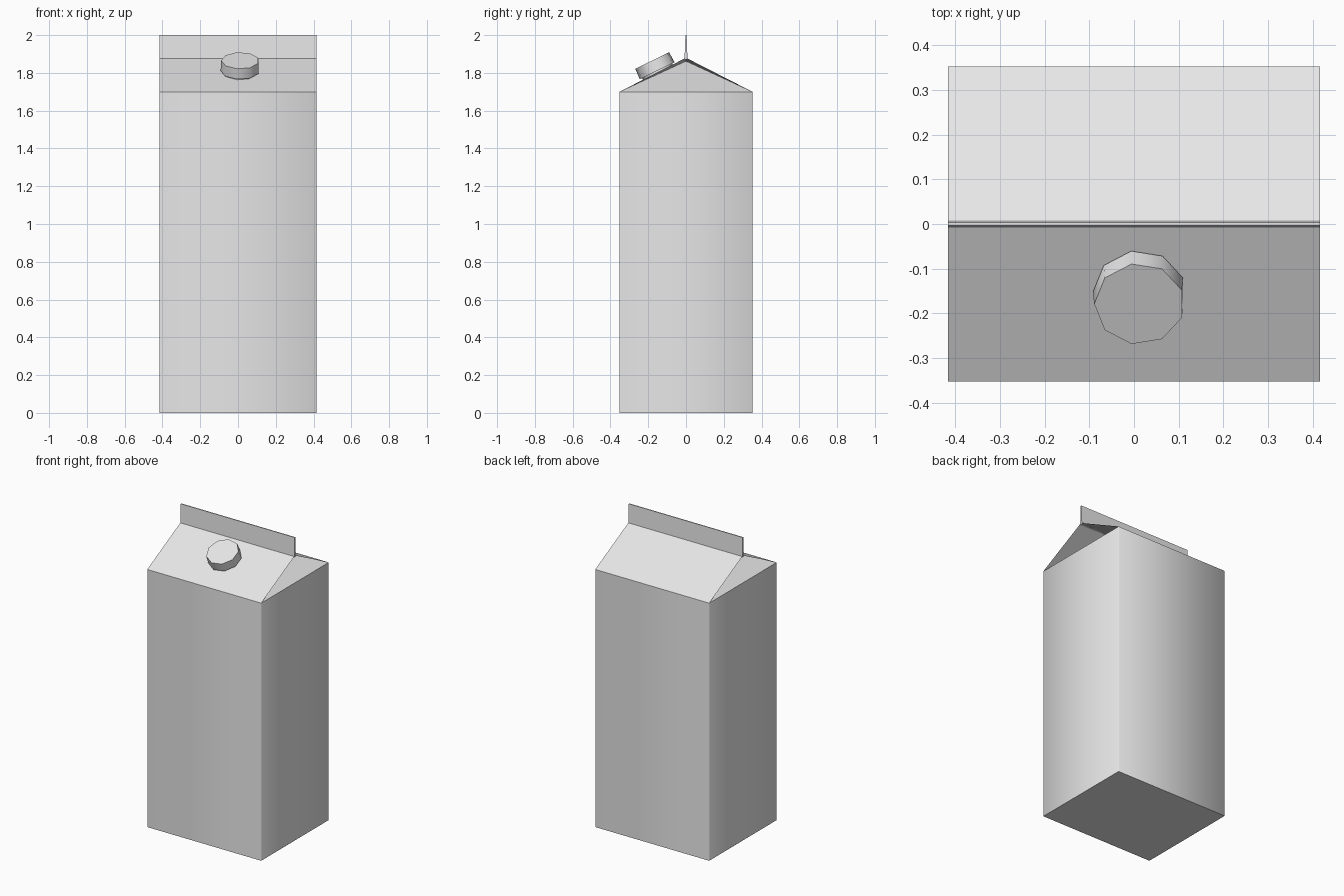
import bpy, bmesh, math
from mathutils import Vector

cube = bpy.data.objects.get("Cube")
if cube:
    bpy.data.objects.remove(cube, do_unlink=True)

HX, HY = 0.416, 0.352          # half width and half depth
EAVE, RIDGE, TOP = 1.70, 1.88, 2.0
FOLD_IN = 0.33                 # how far the gable tucks inwards

card = bpy.data.materials.new("light_grey_card")
card.use_nodes = True
card.diffuse_color = (0.8, 0.8, 0.8, 1)
card.node_tree.nodes["Principled BSDF"].inputs["Base Color"].default_value = (0.8, 0.8, 0.8, 1)


def finish(name, bm, smooth_angle=None):
    """Turn a bmesh into an object with the card material."""
    bmesh.ops.recalc_face_normals(bm, faces=bm.faces)
    mesh = bpy.data.meshes.new(name)
    bm.to_mesh(mesh)
    bm.free()
    mesh.materials.append(card)
    obj = bpy.data.objects.new(name, mesh)
    bpy.context.collection.objects.link(obj)
    if smooth_angle:
        bpy.ops.object.select_all(action='DESELECT')
        obj.select_set(True)
        bpy.context.view_layer.objects.active = obj
        bpy.ops.object.shade_smooth_by_angle(angle=math.radians(smooth_angle))
    return obj


def box(bm, hx, hy, z0, z1):
    bmesh.ops.create_cube(bm, size=1)
    for v in bm.verts:
        v.co = (v.co.x * 2 * hx, v.co.y * 2 * hy, z1 if v.co.z > 0 else z0)


# Carton body: open-topped box with finely softened upright edges
bm = bmesh.new()
box(bm, HX, HY, 0, EAVE)
upright = [e for e in bm.edges if abs(e.verts[0].co.z - e.verts[1].co.z) > 1]
bmesh.ops.bevel(bm, geom=upright, offset=0.003, segments=1, affect='EDGES')
lid = [f for f in bm.faces if f.calc_center_median().z > EAVE - 0.01]
bmesh.ops.delete(bm, geom=lid, context='FACES_ONLY')
finish("carton_body", bm, 50)

# Gable roof: two slopes, with the ends folded in underneath
bm = bmesh.new()
eave = {(sx, sy): bm.verts.new((sx * HX, sy * HY, EAVE)) for sx in (-1, 1) for sy in (-1, 1)}
ridge = {sx: bm.verts.new((sx * HX, 0, RIDGE)) for sx in (-1, 1)}
tuck = {sx: bm.verts.new((sx * (HX - FOLD_IN), 0, RIDGE - 0.018)) for sx in (-1, 1)}
for sy in (-1, 1):
    bm.faces.new((eave[-1, sy], eave[1, sy], ridge[1], ridge[-1]))
for sx in (-1, 1):
    bm.faces.new((eave[sx, -1], eave[sx, 1], tuck[sx]))
    for sy in (-1, 1):
        bm.faces.new((eave[sx, sy], ridge[sx], tuck[sx]))
finish("gable_roof", bm)

# Sealed fin along the ridge, thinning towards its top
bm = bmesh.new()
box(bm, HX, 0.008, RIDGE - 0.01, TOP)
for v in bm.verts:
    if v.co.z > RIDGE:
        v.co.y *= 0.4
finish("top_seal", bm)


# Screw cap and neck, square to the front slope
def disc(name, radius, depth, height, rim=0):
    bm = bmesh.new()
    bmesh.ops.create_cone(bm, cap_ends=True, segments=9, radius1=radius,
                          radius2=radius - rim, depth=depth)
    # turn so that one flat side faces +x
    turn = min(bm.verts, key=lambda v: -v.co.x).co
    angle = math.radians(20) - math.atan2(turn.y, turn.x)
    c, s = math.cos(angle), math.sin(angle)
    for v in bm.verts:
        x, y = v.co.x, v.co.y
        v.co = Vector((x * c - y * s, x * s + y * c, v.co.z + height))
    obj = finish(name, bm, 45)
    obj.location = (0.012, -0.15, 1.806)
    obj.rotation_euler.x = math.radians(26)


disc("cap_neck", 0.09, 0.03, 0)
disc("screw_cap", 0.104, 0.06, 0.036, 0.003)
